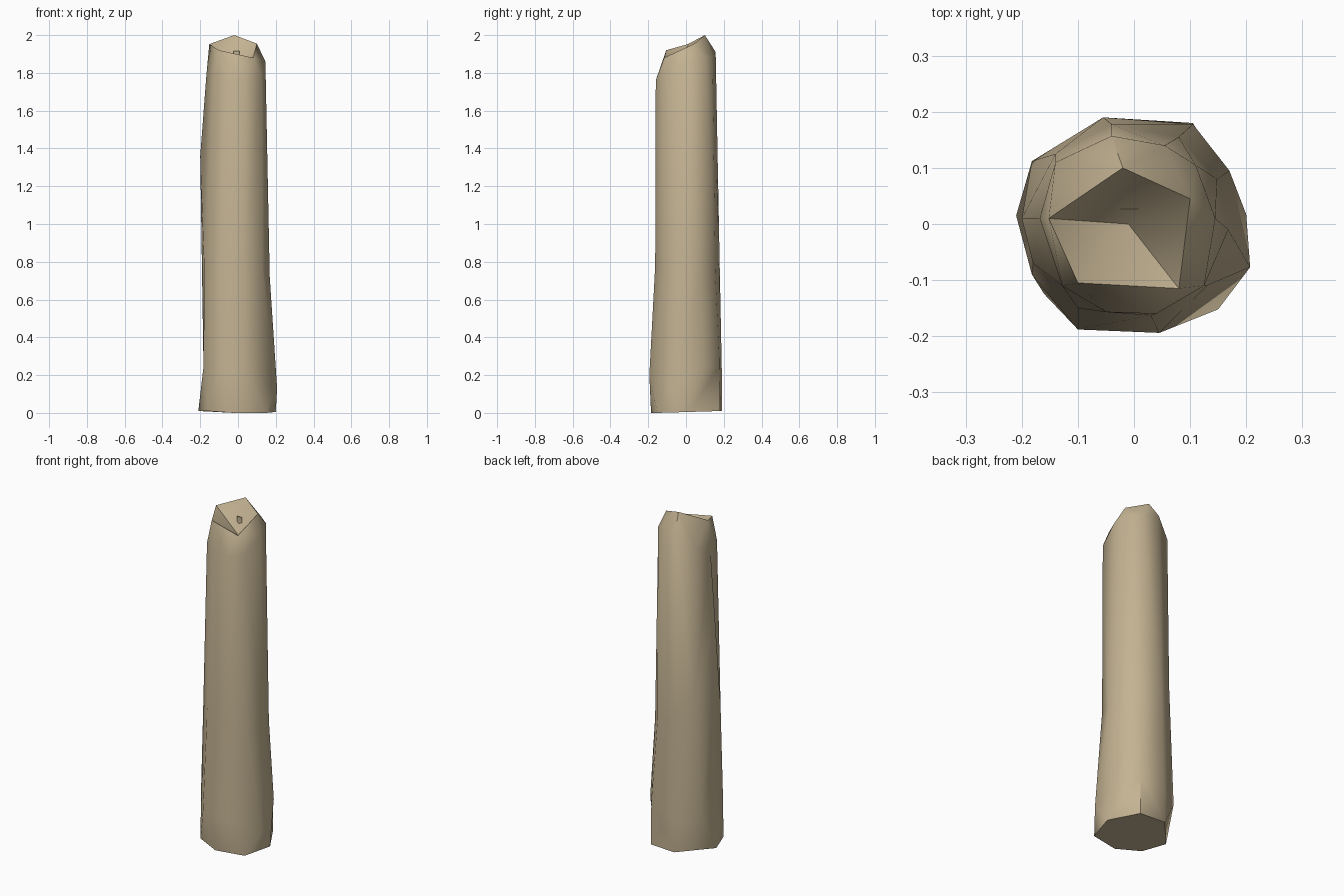
import bpy, bmesh, math

if "Cube" in bpy.data.objects:
    bpy.data.objects.remove(bpy.data.objects["Cube"])

wax = bpy.data.materials.new("tan wax")
wax.diffuse_color = (0.55, 0.45, 0.29, 1)
wax.use_nodes = True
wax.node_tree.nodes["Principled BSDF"].inputs["Base Color"].default_value = wax.diffuse_color

# Hand-shaped rings from base to rim: (x, y, z)
RINGS = [
    [(.15, -.152, 0), (-.02, -.185, 0), (-.16, -.125, .01), (-.21, .015, .01),
     (-.055, .19, .01), (.105, .18, .01), (.2, .017, .005)],
    [(.207, -.077, .13), (.045, -.194, .2), (-.1, -.188, .22), (-.182, -.09, .25),
     (-.182, .112, .2), (-.055, .19, .2), (.105, .178, .25), (.17, .095, .25)],
    [(.168, -.01, .72), (.13, -.11, .75), (.03, -.163, .78), (-.1, -.15, .78),
     (-.18, -.07, .8), (-.2, .01, 1.36), (-.14, .125, .9), (-.04, .178, .8),
     (.08, .155, .75), (.148, .08, .72)],
    [(.145, .01, 1.86), (.125, -.11, 1.78), (.04, -.16, 1.76), (-.05, -.157, 1.76),
     (-.128, -.11, 1.78), (-.168, .01, 1.78), (-.14, .11, 1.82), (-.04, .157, 1.91),
     (.055, .14, 1.89), (.11, .105, 1.88)],
    [(.1, .045, 1.955), (.08, -.115, 1.88), (-.1, -.105, 1.92), (-.152, .01, 1.952),
     (-.02, .1, 2.0)],
]


def make_object(name, bm):
    me = bpy.data.meshes.new(name)
    bm.to_mesh(me)
    bm.free()
    me.materials.append(wax)
    ob = bpy.data.objects.new(name, me)
    bpy.context.collection.objects.link(ob)
    return ob


def angle(v):
    return math.atan2(v.co.y, v.co.x) % math.tau


def stitch(bm, a, b):
    """Triangulate between two rings of any count, walking round by angle."""
    n, m = len(a), len(b)
    i = j = 0
    while i < n or j < m:
        na = angle(a[(i + 1) % n]) + math.tau * ((i + 1) // n)
        nb = angle(b[(j + 1) % m]) + math.tau * ((j + 1) // m)
        if j >= m or (i < n and na <= nb):
            bm.faces.new((a[i % n], a[(i + 1) % n], b[j % m]))
            i += 1
        else:
            bm.faces.new((a[i % n], b[(j + 1) % m], b[j % m]))
            j += 1


# Melted column with a hollow top
bm = bmesh.new()
rings = [sorted((bm.verts.new(p) for p in r), key=angle) for r in RINGS]
for lo, hi in zip(rings, rings[1:]):
    stitch(bm, lo, hi)
bm.faces.new(rings[0][::-1])
rim = rings[-1]
centre = bm.verts.new((-.01, .0, 1.83))
for k in range(len(rim)):
    bm.faces.new((rim[k], rim[(k + 1) % len(rim)], centre))
bmesh.ops.recalc_face_normals(bm, faces=bm.faces)
column = make_object("column", bm)
bpy.context.view_layer.objects.active = column
column.select_set(True)
bpy.ops.object.shade_smooth_by_angle(angle=math.radians(50))

# Thin upright wick in the hollow
bm = bmesh.new()
bmesh.ops.create_cube(bm, size=1)
bmesh.ops.scale(bm, vec=(.032, .002, .1), verts=bm.verts)
bmesh.ops.translate(bm, vec=(-.008, .027, 1.865), verts=bm.verts)
make_object("wick", bm)
